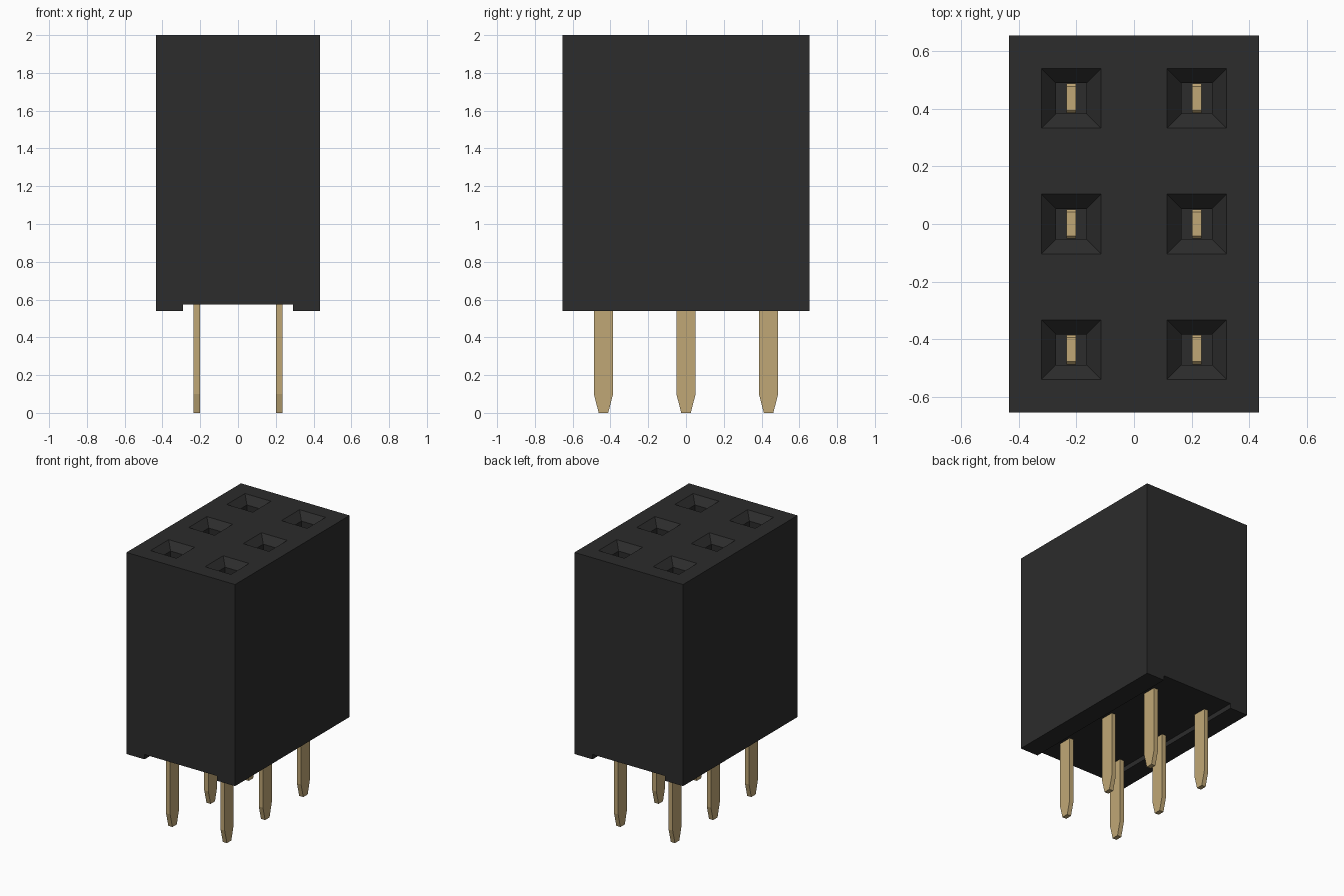
import bpy, bmesh

if "Cube" in bpy.data.objects:
    bpy.data.objects.remove(bpy.data.objects["Cube"])

PITCH = 0.437
XS = (-PITCH / 2, PITCH / 2)
YS = (-PITCH, 0, PITCH)


def material(name, rgb):
    m = bpy.data.materials.new(name)
    m.diffuse_color = (*rgb, 1)
    m.use_nodes = True
    m.node_tree.nodes["Principled BSDF"].inputs["Base Color"].default_value = m.diffuse_color
    return m


def make_object(name, bm, mat=None):
    bmesh.ops.recalc_face_normals(bm, faces=bm.faces)
    me = bpy.data.meshes.new(name)
    bm.to_mesh(me)
    bm.free()
    ob = bpy.data.objects.new(name, me)
    bpy.context.collection.objects.link(ob)
    if mat:
        me.materials.append(mat)
    return ob


def add_loft(bm, cx, cy, rings):
    """Stack of rectangles (half x, half y, z), closed at both ends."""
    loops = [[bm.verts.new((cx + sx * hx, cy + sy * hy, z))
              for sx, sy in ((-1, -1), (1, -1), (1, 1), (-1, 1))]
             for hx, hy, z in rings]
    for a, b in zip(loops, loops[1:]):
        for i in range(4):
            j = (i + 1) % 4
            bm.faces.new((a[i], a[j], b[j], b[i]))
    bm.faces.new(loops[0])
    bm.faces.new(loops[-1])


black = material("black_plastic", (0.025, 0.025, 0.025))
gold = material("gold_plating", (0.53, 0.39, 0.18))

# Housing: profile with a shallow channel underneath, extruded along y
half = [(0.29, 0.575), (0.29, 0.54), (0.435, 0.54), (0.435, 2.0)]
profile = half + [(-x, z) for x, z in reversed(half)]
bm = bmesh.new()
face = bm.faces.new([bm.verts.new((x, -0.655, z)) for x, z in profile])
ext = bmesh.ops.extrude_face_region(bm, geom=[face])
moved = [v for v in ext["geom"] if isinstance(v, bmesh.types.BMVert)]
bmesh.ops.translate(bm, verts=moved, vec=(0, 1.31, 0))
housing = make_object("housing", bm, black)

# Funnel-mouthed square sockets cut into the top
bm = bmesh.new()
for x in XS:
    for y in YS:
        add_loft(bm, x, y, [(0.053, 0.053, 0.9), (0.053, 0.053, 1.95),
                            (0.114, 0.114, 2.01)])
cutter = make_object("socket_cutter", bm, black)
cutter.hide_render = True
cut = housing.modifiers.new("sockets", 'BOOLEAN')
cut.operation = 'DIFFERENCE'
cut.solver = 'EXACT'
cut.object = cutter
bpy.context.view_layer.objects.active = housing
bpy.ops.object.modifier_apply(modifier=cut.name)
bpy.data.objects.remove(cutter)

# Flat contact pins with tapered solder tips, reaching up into the sockets
for x in XS:
    for y in YS:
        bm = bmesh.new()
        add_loft(bm, x, y, [(0.0165, 0.025, 0.0), (0.0165, 0.051, 0.1),
                            (0.0165, 0.051, 1.09), (0.0165, 0.042, 1.1)])
        make_object("contact_pin", bm, gold)
